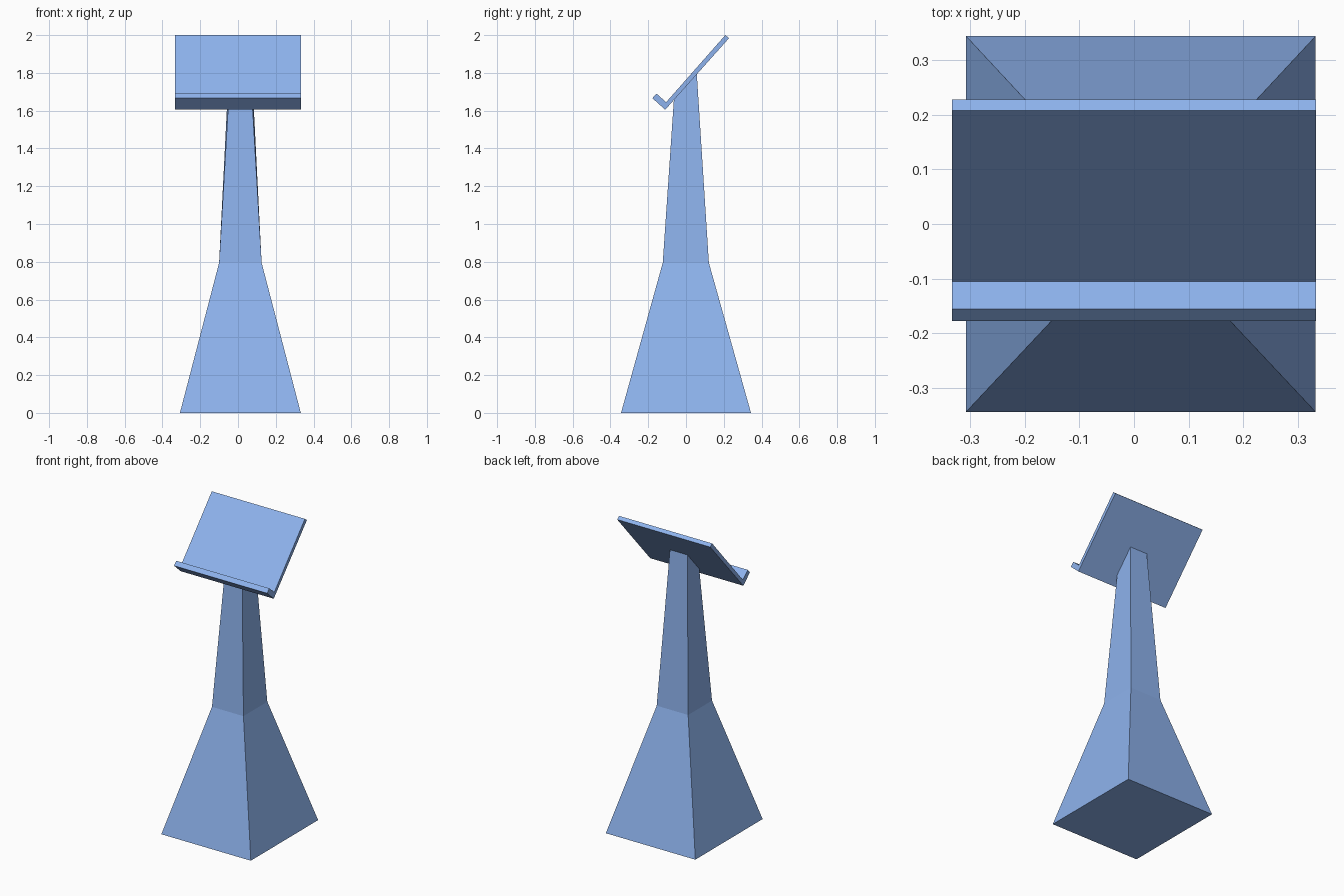
import bpy, bmesh

if "Cube" in bpy.data.objects:
    bpy.data.objects.remove(bpy.data.objects["Cube"])

blue = bpy.data.materials.new("blue")
blue.diffuse_color = (0.27, 0.45, 0.85, 1)
blue.use_nodes = True
blue.node_tree.nodes["Principled BSDF"].inputs["Base Color"].default_value = blue.diffuse_color


def finish(bm, name):
    bmesh.ops.recalc_face_normals(bm, faces=bm.faces)
    mesh = bpy.data.meshes.new(name)
    bm.to_mesh(mesh)
    bm.free()
    mesh.materials.append(blue)
    obj = bpy.data.objects.new(name, mesh)
    bpy.context.collection.objects.link(obj)
    return obj


# Pedestal: square rings lofted upward, the last one tilted to meet the board
# each ring: half width, front y, back y, front z, back z
CENTRE_X = 0.0125
rings = [
    (0.32, -0.344, 0.344, 0.0, 0.0),
    (0.1125, -0.123, 0.121, 0.795, 0.795),
    (0.062, -0.064, 0.057, 1.66, 1.796),
]
bm = bmesh.new()
loops = []
for w, yf, yb, zf, zb in rings:
    corners = [(-w, yf, zf), (w, yf, zf), (w, yb, zb), (-w, yb, zb)]
    loops.append([bm.verts.new((CENTRE_X + x, y, z)) for x, y, z in corners])
for low, high in zip(loops, loops[1:]):
    for i in range(4):
        j = (i + 1) % 4
        bm.faces.new((low[i], low[j], high[j], high[i]))
bm.faces.new(loops[0])
bm.faces.new(loops[-1])
finish(bm, "pedestal")

# Reading board with its book lip: one side profile (y, z) extruded across x
profile = [(0.208, 2.0), (-0.105, 1.645), (-0.156, 1.69),
           (-0.178, 1.666), (-0.110, 1.605), (0.228, 1.984)]
bm = bmesh.new()
side = bm.faces.new([bm.verts.new((-0.333, y, z)) for y, z in profile])
ext = bmesh.ops.extrude_face_region(bm, geom=[side], use_keep_orig=True)
moved = [v for v in ext["geom"] if isinstance(v, bmesh.types.BMVert)]
bmesh.ops.translate(bm, verts=moved, vec=(0.666, 0, 0))
finish(bm, "reading_board")
